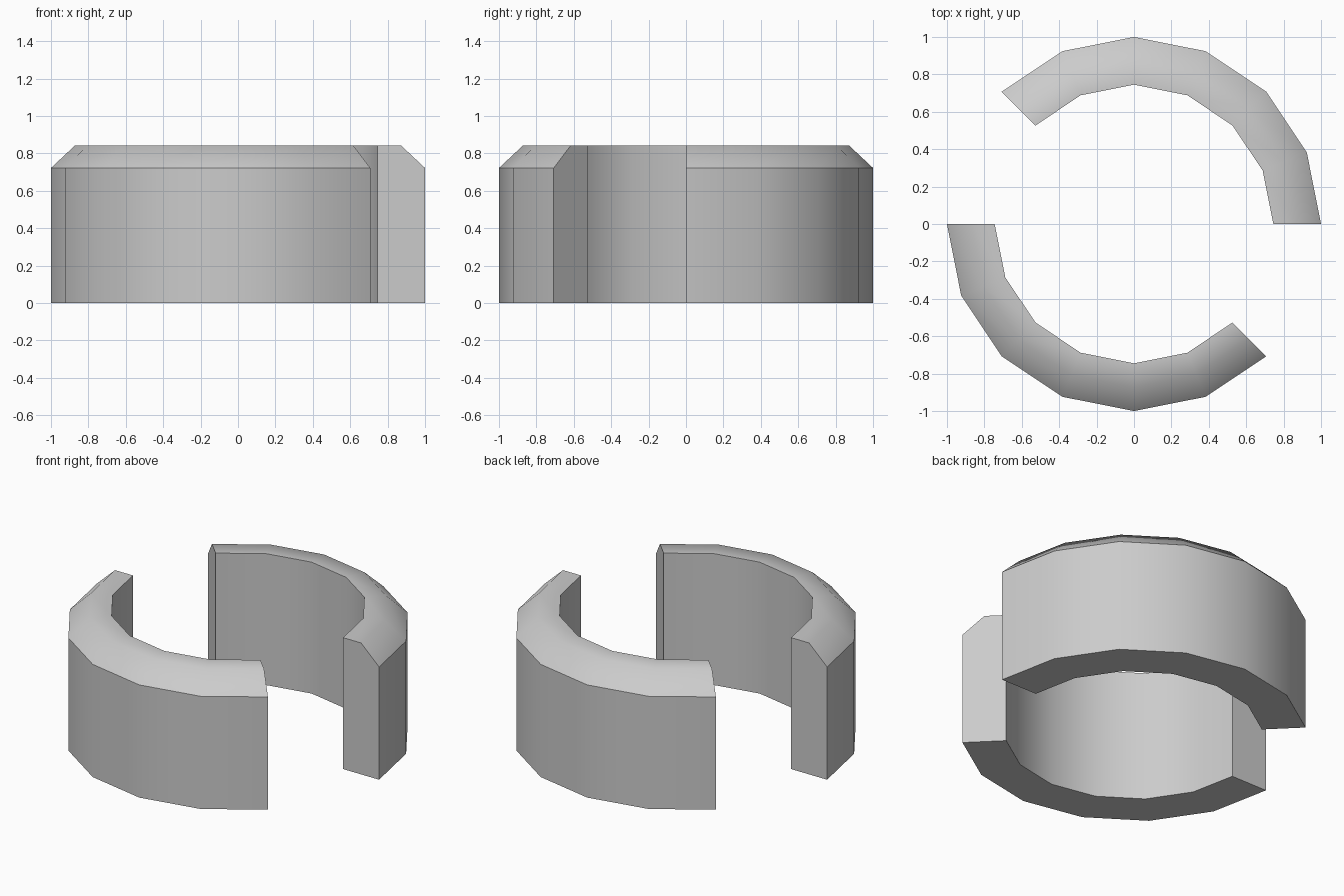
import bpy, bmesh, math
from mathutils import Matrix

if "Cube" in bpy.data.objects:
    bpy.data.objects.remove(bpy.data.objects["Cube"])

# Cross-section (radius, height) of the ring wall with its outer top chamfer
PROFILE = [(0.745, 0.0), (1.0, 0.0), (1.0, 0.722), (0.872, 0.842), (0.745, 0.842)]
STEPS = 6  # segments of 22.5 degrees


def ring_segment(name, start_deg):
    bm = bmesh.new()
    loops = []
    for i in range(STEPS + 1):
        rot = Matrix.Rotation(math.radians(start_deg + 22.5 * i), 3, 'Z')
        loops.append([bm.verts.new(rot @ bm_co) for bm_co in
                      [Matrix.Identity(3).col[0] * r + Matrix.Identity(3).col[2] * z
                       for r, z in PROFILE]])
    n = len(PROFILE)
    # Side walls, chamfer, top and bottom
    for a, b in zip(loops, loops[1:]):
        for j in range(n):
            k = (j + 1) % n
            bm.faces.new((a[j], a[k], b[k], b[j]))
    # End caps
    bm.faces.new(loops[0])
    bm.faces.new(loops[-1][::-1])
    bmesh.ops.recalc_face_normals(bm, faces=bm.faces)
    mesh = bpy.data.meshes.new(name)
    bm.to_mesh(mesh)
    bm.free()
    obj = bpy.data.objects.new(name, mesh)
    bpy.context.collection.objects.link(obj)
    # Smooth round the ring, keep the corners crisp
    bpy.ops.object.select_all(action='DESELECT')
    obj.select_set(True)
    bpy.context.view_layer.objects.active = obj
    bpy.ops.object.shade_smooth_by_angle(angle=math.radians(45))
    return obj


# Two opposite ring halves, each covering 135 degrees
ring_segment("back_ring_segment", 0)
ring_segment("front_ring_segment", 180)
